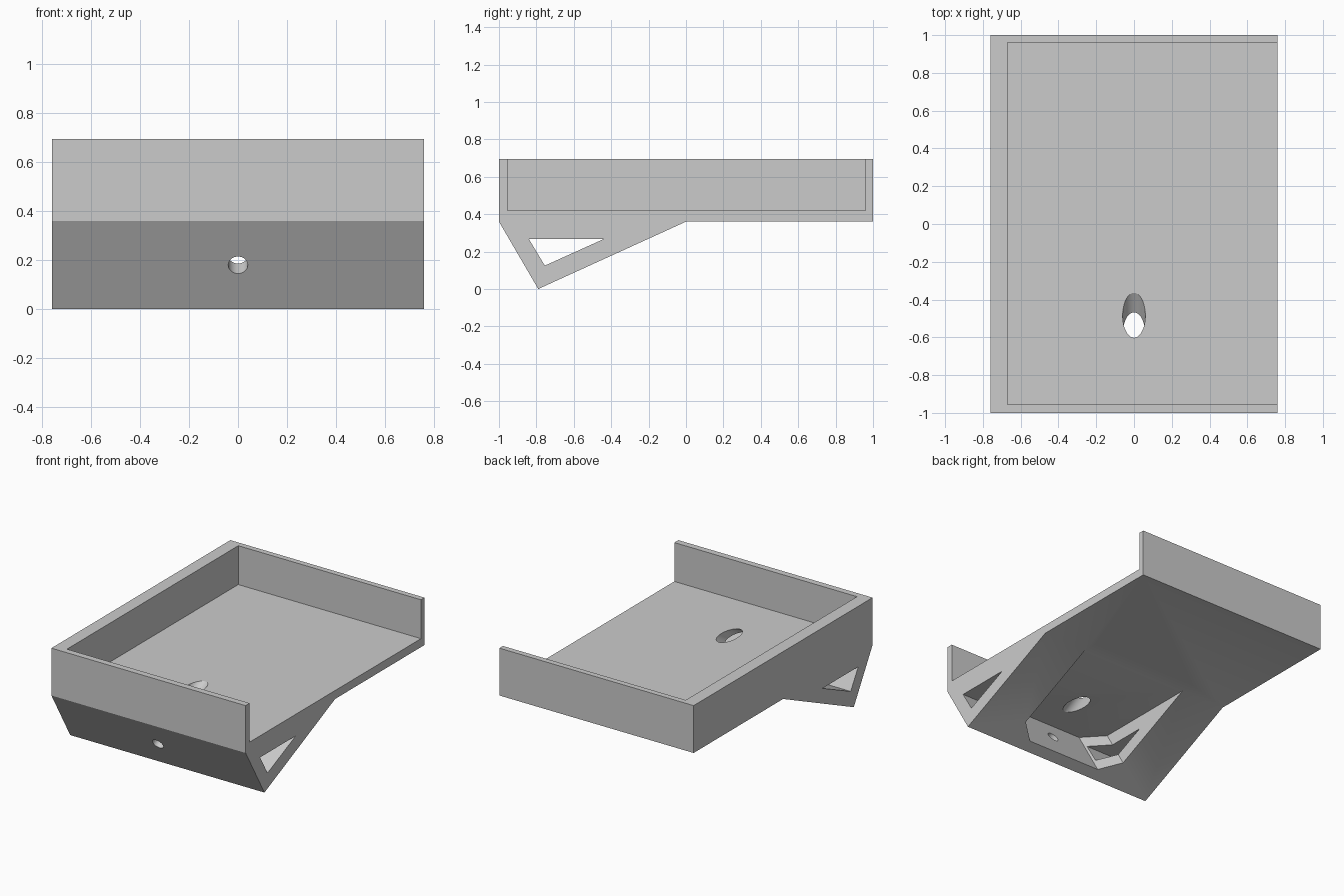
import bpy
import bmesh
from mathutils import Vector

old = bpy.data.objects.get("Cube")
if old:
    bpy.data.objects.remove(old, do_unlink=True)

grey = bpy.data.materials.new("plain_grey")
grey.use_nodes = True
colour = (0.6, 0.6, 0.6, 1)
grey.diffuse_color = colour
grey.node_tree.nodes["Principled BSDF"].inputs["Base Color"].default_value = colour

HALF_W = 0.76
UNDER = 0.36                          # underside of the tray
DOWN = Vector((0, 0.21, -0.36))       # down along the sloping front
INWARD = Vector((0, 0.36, 0.21)).normalized()   # square to the sloping front


def finish(name, bm):
    bmesh.ops.recalc_face_normals(bm, faces=bm.faces)
    mesh = bpy.data.meshes.new(name)
    bm.to_mesh(mesh)
    bm.free()
    mesh.materials.append(grey)
    obj = bpy.data.objects.new(name, mesh)
    bpy.context.collection.objects.link(obj)
    return obj


def prism(name, points, sweep):
    """Extrude a flat outline along a vector."""
    bm = bmesh.new()
    face = bm.faces.new([bm.verts.new(p) for p in points])
    moved = bmesh.ops.extrude_face_region(bm, geom=[face], use_keep_orig=True)["geom"]
    bmesh.ops.translate(bm, vec=sweep,
                        verts=[v for v in moved if isinstance(v, bmesh.types.BMVert)])
    return finish(name, bm)


def side_prism(name, outline, x0, x1):
    return prism(name, [(x0, y, z) for y, z in outline], (x1 - x0, 0, 0))


def rod(name, start, end, radius):
    bm = bmesh.new()
    bmesh.ops.create_cone(bm, cap_ends=True, segments=48, radius1=radius,
                          radius2=radius, depth=(end - start).length)
    obj = finish(name, bm)
    obj.location = (start + end) / 2
    obj.rotation_euler = (end - start).to_track_quat("Z", "Y").to_euler()
    return obj


# Solid body: shallow tray with a wedge-shaped foot
tray = side_prism("wedge_foot_tray",
                  [(-1, 0.695), (-1, UNDER), (-0.79, 0), (0, UNDER), (1, UNDER), (1, 0.695)],
                  -HALF_W, HALF_W)

# Tray cavity, open at the +x end
cavity = side_prism("cavity_cutter",
                    [(-0.955, 0.42), (0.96, 0.42), (0.96, 1), (-0.955, 1)], -0.67, 1)

# Triangular window across the foot
window = side_prism("window_cutter",
                    [(-0.84, 0.267), (-0.44, 0.267), (-0.755, 0.125)], -1, 1)

# Channel with chamfered corners, behind the sloping front
half = [(0.417, 0.1), (0.417, -0.77), (0.29, -0.907)]
plan = half + [(-x, y) for x, y in reversed(half)]
channel = prism("channel_cutter", [(x, y, UNDER) for x, y in plan], DOWN * 1.3)

# Screw hole in the front and wider access hole in the floor, on one axis
entry = Vector((0, -0.895, 0.18))
screw = rod("screw_hole_cutter", entry - INWARD * 0.1, entry + INWARD * 0.15, 0.04)
access = rod("access_hole_cutter", entry + INWARD * 0.2, entry + INWARD * 0.75, 0.06)

# Cut everything out and drop the cutters
cutters = [cavity, channel, window, screw, access]
bpy.ops.object.select_all(action="DESELECT")
bpy.context.view_layer.objects.active = tray
tray.select_set(True)
for cutter in cutters:
    cutter.hide_render = True
    mod = tray.modifiers.new(cutter.name, "BOOLEAN")
    mod.operation = "DIFFERENCE"
    mod.solver = "EXACT"
    mod.object = cutter
    bpy.ops.object.modifier_apply(modifier=mod.name)
for cutter in cutters:
    bpy.data.objects.remove(cutter, do_unlink=True)

bpy.ops.object.shade_smooth_by_angle()
